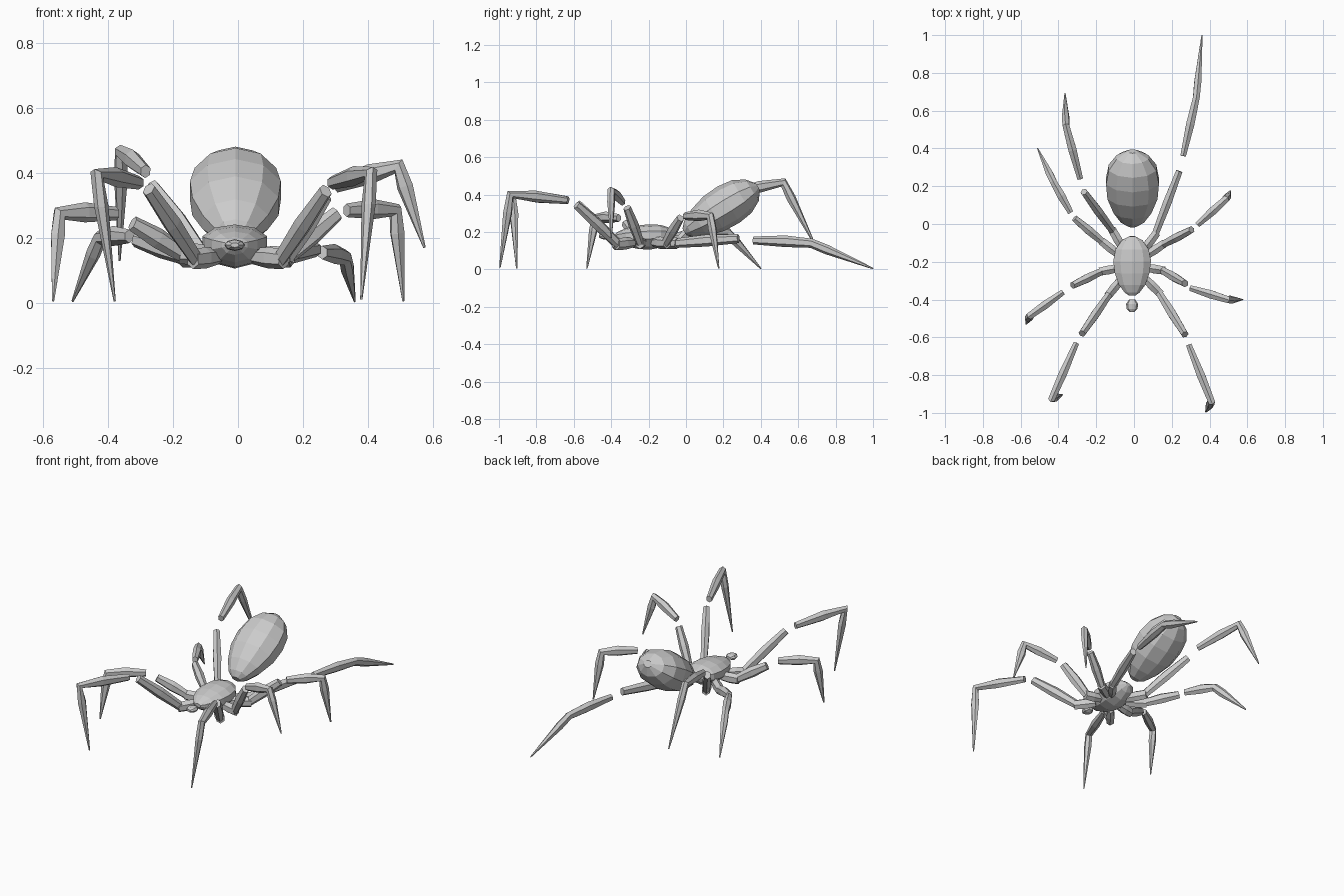
import bpy, bmesh, math
from mathutils import Vector

cube = bpy.data.objects.get("Cube")
if cube:
    bpy.data.objects.remove(cube, do_unlink=True)

grey = bpy.data.materials.new("plain grey")
grey.use_nodes = True
grey.diffuse_color = (0.6, 0.6, 0.6, 1)
grey.node_tree.nodes["Principled BSDF"].inputs["Base Color"].default_value = grey.diffuse_color


def loft(name, rings):
    """Skin a list of rings of points into one closed, flat-shaded mesh."""
    bm = bmesh.new()
    loops = [[bm.verts.new(p) for p in ring] for ring in rings]
    for low, high in zip(loops, loops[1:]):
        for i in range(len(low)):
            j = (i + 1) % len(low)
            bm.faces.new((low[i], low[j], high[j], high[i]))
    bm.faces.new(loops[0][::-1])
    bm.faces.new(loops[-1])
    bmesh.ops.recalc_face_normals(bm, faces=bm.faces[:])
    mesh = bpy.data.meshes.new(name)
    bm.to_mesh(mesh)
    bm.free()
    mesh.materials.append(grey)
    obj = bpy.data.objects.new(name, mesh)
    bpy.context.collection.objects.link(obj)


def ring(centre, side, up, wide, above, below, count):
    """Oval of points whose first point is the top ridge."""
    points = []
    for i in range(count):
        a = math.tau * i / count
        tall = above if math.cos(a) > 0 else below
        points.append(centre + side * wide * math.sin(a) + up * tall * math.cos(a))
    return points


def egg(name, start, end, wide, above, below, profile, count=10):
    """Faceted egg along an axis; profile holds (position, relative radius)."""
    start, end = Vector(start), Vector(end)
    side = Vector((1, 0, 0))
    up = side.cross((end - start).normalized())
    loft(name, [ring(start.lerp(end, t), side, up, wide * r, above * r, below * r, count)
                for t, r in profile])


def limb(name, points, radii):
    """Six-sided tube along a path, taller than wide, bending in its own plane."""
    points = [Vector(p) for p in points]
    along = points[1] - points[0]
    side = Vector((along.y, -along.x, 0)).normalized()
    rings = []
    for i, (p, r) in enumerate(zip(points, radii)):
        back = (p - points[i - 1]).normalized() if i else Vector()
        ahead = (points[i + 1] - p).normalized() if i + 1 < len(points) else Vector()
        up = side.cross((back + ahead).normalized())
        rings.append(ring(p, side, up, r * 0.82, r, r, 6))
    loft(name, rings)


# Body
egg("abdomen", (-0.008, -0.008, 0.2), (-0.008, 0.385, 0.442), 0.147, 0.115, 0.112,
    [(0, 0.18), (0.06, 0.44), (0.2, 0.72), (0.4, 0.95), (0.6, 1),
     (0.78, 0.9), (0.92, 0.6), (1, 0.18)])
egg("thorax", (-0.01, -0.378, 0.18), (-0.01, -0.065, 0.195), 0.105, 0.053, 0.083,
    [(0, 0.18), (0.05, 0.4), (0.18, 0.7), (0.38, 0.92), (0.58, 1),
     (0.78, 0.88), (0.93, 0.55), (1, 0.15)])
egg("head", (-0.01, -0.465, 0.178), (-0.01, -0.4, 0.178), 0.032, 0.018, 0.018,
    [(0, 0.4), (0.25, 0.9), (0.65, 1), (1, 0.5)], 8)

# Legs: hip, end of thigh, start of shin, knee, foot
legs = {
    "left_front": ((.13, -.36, .135), (.27, -.585, .345), (.29, -.64, .37), (.41, -.94, .4), (.38, -.995, .01)),
    "left_second": ((.15, -.245, .14), (.27, -.315, .33), (.3, -.34, .36), (.495, -.4, .42), (.575, -.4, .17)),
    "left_third": ((.15, -.11, .14), (.305, -.03, .275), (.335, -.005, .285), (.485, .13, .285), (.51, .175, .005)),
    "left_rear": ((.11, -.06, .14), (.24, .28, .165), (.26, .36, .155), (.33, .67, .14), (.36, 1, .005)),
    "right_front": ((-.13, -.37, .135), (-.275, -.58, .35), (-.305, -.63, .37), (-.435, -.925, .395), (-.38, -.905, .005)),
    "right_second": ((-.17, -.25, .15), (-.325, -.325, .245), (-.375, -.36, .275), (-.55, -.485, .275), (-.57, -.53, .005)),
    "right_third": ((-.16, -.1, .14), (-.315, .03, .195), (-.335, .06, .205), (-.425, .22, .2), (-.51, .4, .005)),
    "right_rear": ((-.11, -.04, .15), (-.265, .17, .36), (-.285, .24, .405), (-.36, .52, .465), (-.365, .69, .13)),
}
middle = Vector((-0.01, -0.22, 0.15))
for leg, joints in legs.items():
    hip, thigh_end, shin_start, knee, foot = map(Vector, joints)
    limb(leg + "_hip", [middle.lerp(hip, 0.45), middle.lerp(hip, 0.75), middle.lerp(hip, 1.08)],
         [0.026, 0.033, 0.03])
    belly = hip.lerp(thigh_end, 0.5) + Vector((0, 0, 0.002))
    limb(leg + "_thigh", [hip, belly, thigh_end], [0.025, 0.032, 0.024])
    swell = shin_start.lerp(knee, 0.55) + Vector((0, 0, 0.004))
    calf = knee.lerp(foot, 0.25)
    limb(leg + "_shin", [shin_start, swell, knee, calf, foot], [0.021, 0.031, 0.025, 0.026, 0.004])
